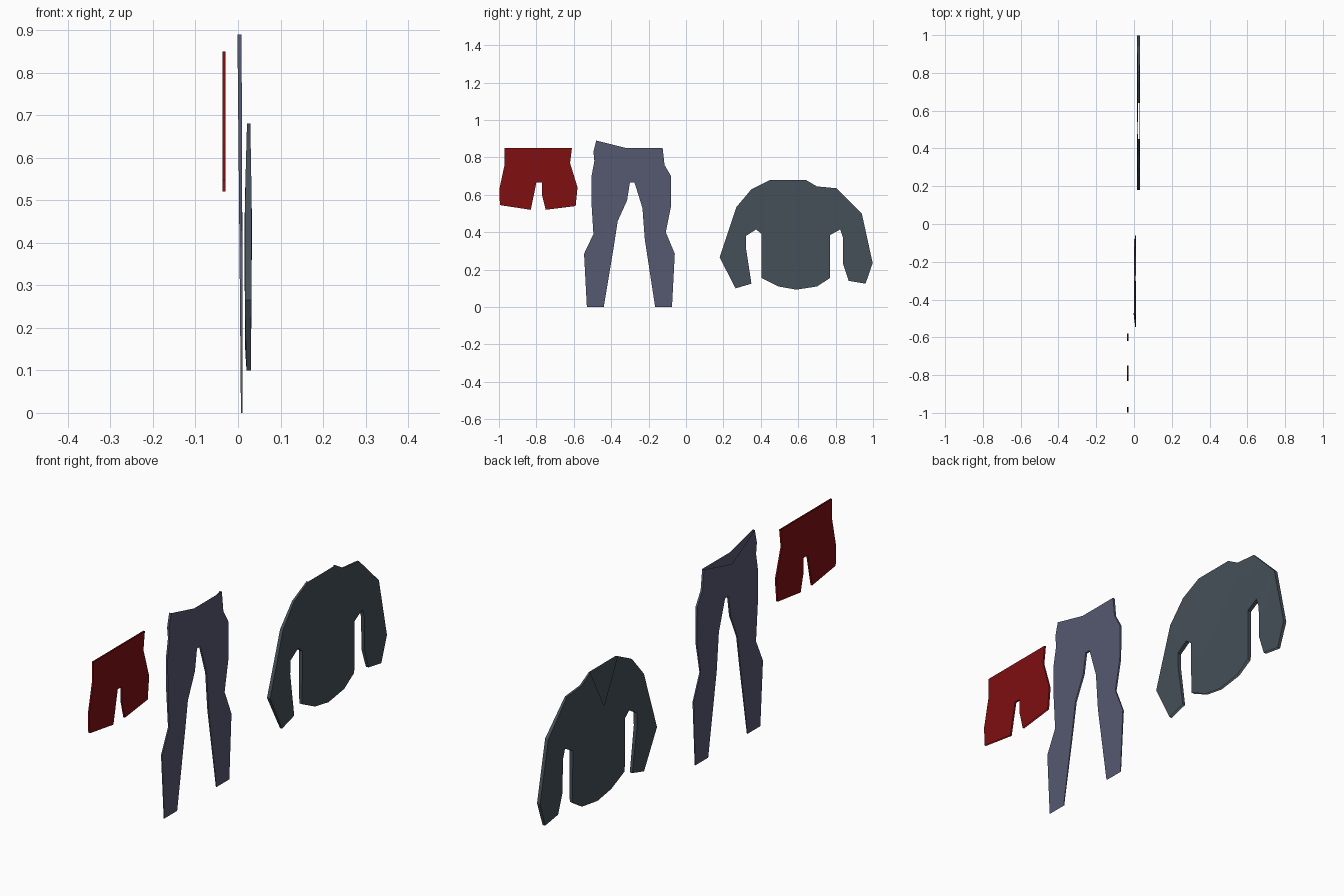
import bpy, bmesh

if "Cube" in bpy.data.objects:
    bpy.data.objects.remove(bpy.data.objects["Cube"])

def material(name, rgb):
    m = bpy.data.materials.new(name)
    m.diffuse_color = (*rgb, 1)
    m.use_nodes = True
    m.node_tree.nodes["Principled BSDF"].inputs["Base Color"].default_value = m.diffuse_color
    return m

def lerp(stops, z):
    """Piecewise value from (z, low x, high x) stops."""
    if z <= stops[0][0]:
        return stops[0][1:]
    for a, b in zip(stops, stops[1:]):
        if z <= b[0]:
            t = (z - a[0]) / (b[0] - a[0])
            return tuple(p + (q - p) * t for p, q in zip(a[1:], b[1:]))
    return stops[-1][1:]

def garment(name, mat, outline, open_edges, stops, front, inset=0.018):
    """Two padded cloth panels joined by side seams, open at waist, cuffs and hem."""
    bm = bmesh.new()
    rims = []
    for side in (0, 1):
        pts = [front.get(i, p) if side == 0 else p for i, p in enumerate(outline)]
        rim = [bm.verts.new((0, y, z)) for y, z in pts]
        face = bm.faces.new(rim)
        face.normal_update()
        old = set(bm.verts)
        bmesh.ops.inset_region(bm, faces=[face], thickness=inset, use_even_offset=False)
        inner = [v for v in bm.verts if v not in old]
        for verts, puff in ((rim, 0.65), (inner, 1.0)):
            for v in verts:
                lo, hi = lerp(stops, v.co.z)
                mid, half = (lo + hi) / 2, (hi - lo) / 2
                v.co.x = mid + half * puff * (1 if side else -1)
        rims.append(rim)
    n = len(outline)
    for i in range(n):
        if i not in open_edges:
            j = (i + 1) % n
            bm.faces.new((rims[0][i], rims[0][j], rims[1][j], rims[1][i]))
    bmesh.ops.triangulate(bm, faces=[f for f in bm.faces if len(f.verts) > 4])
    bmesh.ops.recalc_face_normals(bm, faces=bm.faces)
    me = bpy.data.meshes.new(name)
    bm.to_mesh(me)
    bm.free()
    me.materials.append(mat)
    ob = bpy.data.objects.new(name, me)
    bpy.context.collection.objects.link(ob)
    bpy.ops.object.select_all(action='DESELECT')
    ob.select_set(True)
    bpy.context.view_layer.objects.active = ob
    bpy.ops.object.shade_smooth_by_angle(angle=0.5)

red = material("dark red", (0.216, 0.0048, 0.0056))
slate = material("slate blue", (0.093, 0.098, 0.162))
grey = material("blue grey", (0.061, 0.08, 0.098))

# Shorts: clockwise from the waist, seen from +x
garment("shorts", red, [
    (-0.97, 0.85), (-0.79, 0.85), (-0.61, 0.85), (-0.62, 0.77), (-0.58, 0.64),
    (-0.59, 0.54), (-0.75, 0.52), (-0.77, 0.60), (-0.77, 0.665), (-0.80, 0.665),
    (-0.83, 0.52), (-0.995, 0.545), (-0.998, 0.63), (-0.97, 0.76)],
    {0, 1, 5, 10}, [(0.51, -0.039, -0.027), (0.85, -0.039, -0.027)], {})

# Trousers: the front waistline dips lower than the back
garment("trousers", slate, [
    (-0.48, 0.89), (-0.32, 0.85), (-0.125, 0.85), (-0.115, 0.76), (-0.08, 0.70),
    (-0.08, 0.54), (-0.108, 0.40), (-0.06, 0.285), (-0.075, 0.0), (-0.165, 0.0),
    (-0.22, 0.36), (-0.233, 0.53), (-0.275, 0.665), (-0.30, 0.665), (-0.315, 0.57),
    (-0.365, 0.46), (-0.385, 0.33), (-0.44, 0.0), (-0.53, 0.0), (-0.545, 0.285),
    (-0.495, 0.39), (-0.505, 0.55), (-0.505, 0.70), (-0.49, 0.78), (-0.495, 0.83)],
    {0, 1, 8, 17},
    [(0, 0.006, 0.011), (0.45, 0.001, 0.012), (0.89, -0.004, 0.011)],
    {1: (-0.32, 0.80)})

# Sweater: V neck on the front panel (-x side)
garment("sweater", grey, [
    (0.45, 0.68), (0.55, 0.68), (0.64, 0.68), (0.70, 0.645), (0.805, 0.635),
    (0.94, 0.50), (0.998, 0.235), (0.96, 0.125), (0.87, 0.14), (0.84, 0.23),
    (0.84, 0.37), (0.825, 0.415), (0.77, 0.385), (0.77, 0.155), (0.70, 0.11),
    (0.59, 0.093), (0.495, 0.11), (0.405, 0.155), (0.405, 0.39), (0.375, 0.415),
    (0.32, 0.38), (0.32, 0.32), (0.35, 0.125), (0.265, 0.10), (0.18, 0.265),
    (0.27, 0.535), (0.35, 0.63)],
    {0, 1, 7, 13, 14, 15, 16, 22},
    [(0.09, 0.018, 0.033), (0.15, 0.013, 0.034), (0.45, 0.010, 0.038), (0.68, 0.019, 0.031)],
    {1: (0.55, 0.50)})
